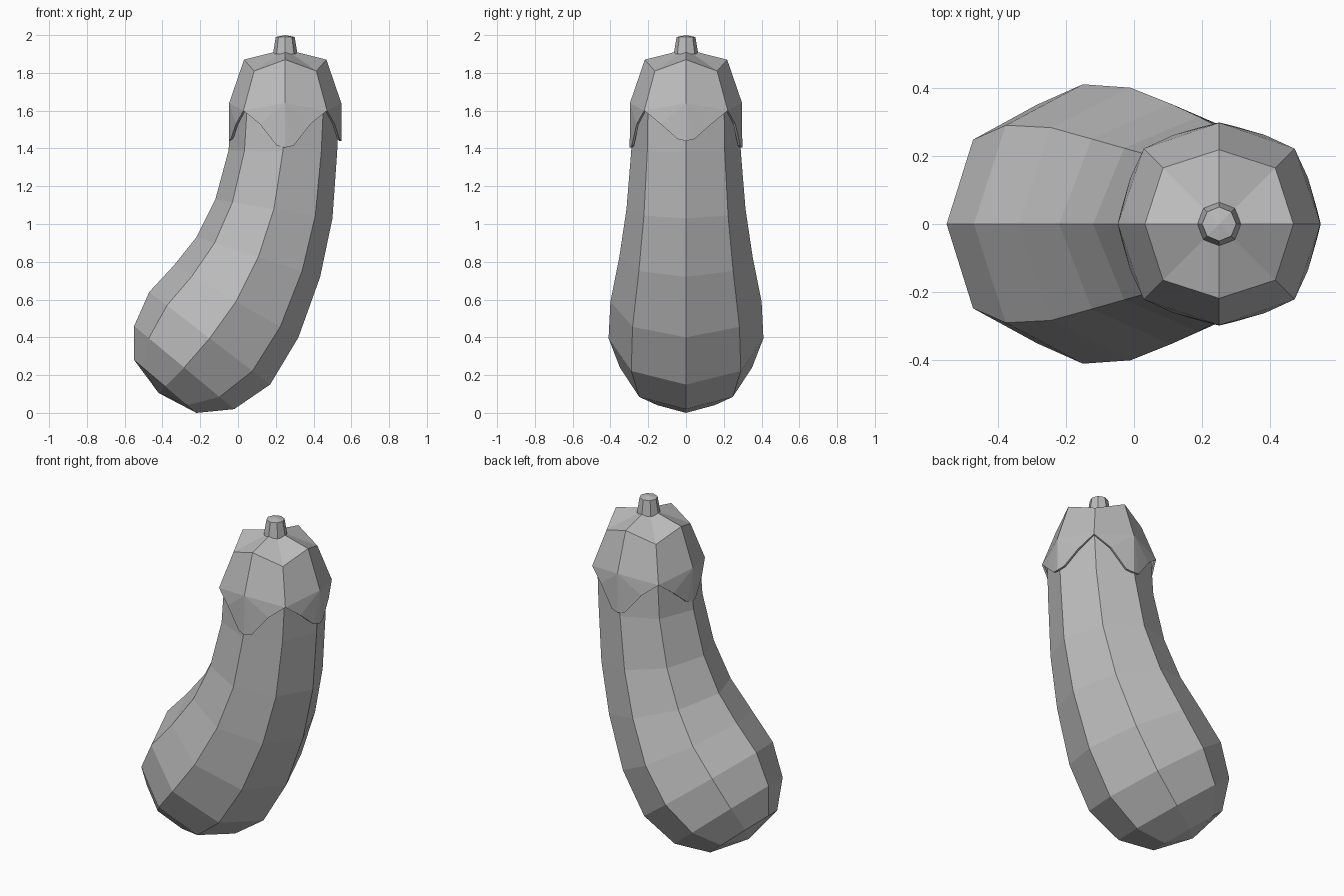
import bpy, bmesh, math
from mathutils import Vector

if "Cube" in bpy.data.objects:
    bpy.data.objects.remove(bpy.data.objects["Cube"])

grey = bpy.data.materials.new("plain grey")
grey.diffuse_color = (0.5, 0.5, 0.5, 1)
grey.use_nodes = True
grey.node_tree.nodes["Principled BSDF"].inputs["Base Color"].default_value = grey.diffuse_color
CX = 0.25  # x of the cap and stem axis


def finish(bm, name):
    bmesh.ops.recalc_face_normals(bm, faces=bm.faces)
    me = bpy.data.meshes.new(name)
    bm.to_mesh(me)
    bm.free()
    me.materials.append(grey)
    ob = bpy.data.objects.new(name, me)
    bpy.context.collection.objects.link(ob)
    return ob


def bridge(bm, a, b):
    for i in range(len(a)):
        j = (i + 1) % len(a)
        bm.faces.new((a[i], a[j], b[j], b[i]))


def fan(bm, ring, apex):
    p = bm.verts.new(apex)
    for i in range(len(ring)):
        bm.faces.new((ring[i], ring[(i + 1) % len(ring)], p))


# Fruit body: eight-sided rings, each from its left and right points (x, z) and half width y
sections = [
    ((0.07, 1.80), (0.43, 1.80), 0.18),
    ((-0.035, 1.62), (0.535, 1.62), 0.285),
    ((-0.05, 1.39), (0.525, 1.38), 0.29),
    ((-0.12, 1.13), (0.50, 1.03), 0.315),
    ((-0.22, 0.93), (0.435, 0.72), 0.353),
    ((-0.34, 0.78), (0.32, 0.40), 0.40),
    ((-0.47, 0.64), (0.17, 0.15), 0.41),
    ((-0.55, 0.46), (-0.02, 0.02), 0.35),
    ((-0.55, 0.28), (-0.22, 0.0), 0.215),
]
bm = bmesh.new()
rings = []
for (lx, lz), (rx, rz), w in sections:
    ring = []
    for k in range(8):
        c, s = math.cos(k * math.pi / 4), math.sin(k * math.pi / 4)
        ring.append(bm.verts.new(((lx + rx) / 2 + c * (rx - lx) / 2, w * s,
                                  (lz + rz) / 2 + c * (rz - lz) / 2)))
    rings.append(ring)
for a, b in zip(rings, rings[1:]):
    bridge(bm, a, b)
fan(bm, rings[0], (CX, 0, 1.82))
fan(bm, rings[-1], (-0.42, 0, 0.105))
finish(bm, "fruit_body")


def cap_ring(bm, r_side, z_side, r_diag, z_diag):
    out = []
    for k in range(8):
        r, z = (r_diag, z_diag) if k % 2 else (r_side, z_side)
        a = k * math.pi / 4
        out.append(bm.verts.new((CX + r * math.cos(a), r * math.sin(a), z)))
    return out


# Leafy cap with four hanging lobes
bm = bmesh.new()
top = cap_ring(bm, 0.218, 1.87, 0.233, 1.81)
low = cap_ring(bm, 0.297, 1.64, 0.313, 1.60)
fan(bm, top, (CX, 0, 1.925))
bridge(bm, top, low)
for k in range(0, 8, 2):
    a = k * math.pi / 4
    out, side = Vector((math.cos(a), math.sin(a), 0)), Vector((-math.sin(a), math.cos(a), 0))
    tip_z = 1.44 if k % 4 == 0 else 1.405

    def point(s, r, z):
        return bm.verts.new(Vector((CX, 0, z)) + out * r + side * s)
    tip = point(0, 0.298, tip_z)
    for sgn in (-1, 1):
        corner = low[(k + sgn) % 8]
        mid = point(sgn * 0.135, 0.261, 1.53)
        near = point(sgn * 0.045, 0.287, tip_z + 0.01)
        bm.faces.new((low[k], corner, mid))
        bm.faces.new((low[k], mid, near))
        bm.faces.new((low[k], near, tip))
cap = finish(bm, "leafy_cap")
mod = cap.modifiers.new("thickness", "SOLIDIFY")
mod.thickness = 0.012
mod.offset = -1

# Stem stub
bm = bmesh.new()
base = cap_ring(bm, 0.065, 1.90, 0.065, 1.90)
end = cap_ring(bm, 0.05, 1.99, 0.05, 1.99)
bridge(bm, base, end)
fan(bm, end, (CX, 0, 2.0))
bm.faces.new(base)
finish(bm, "stem")
